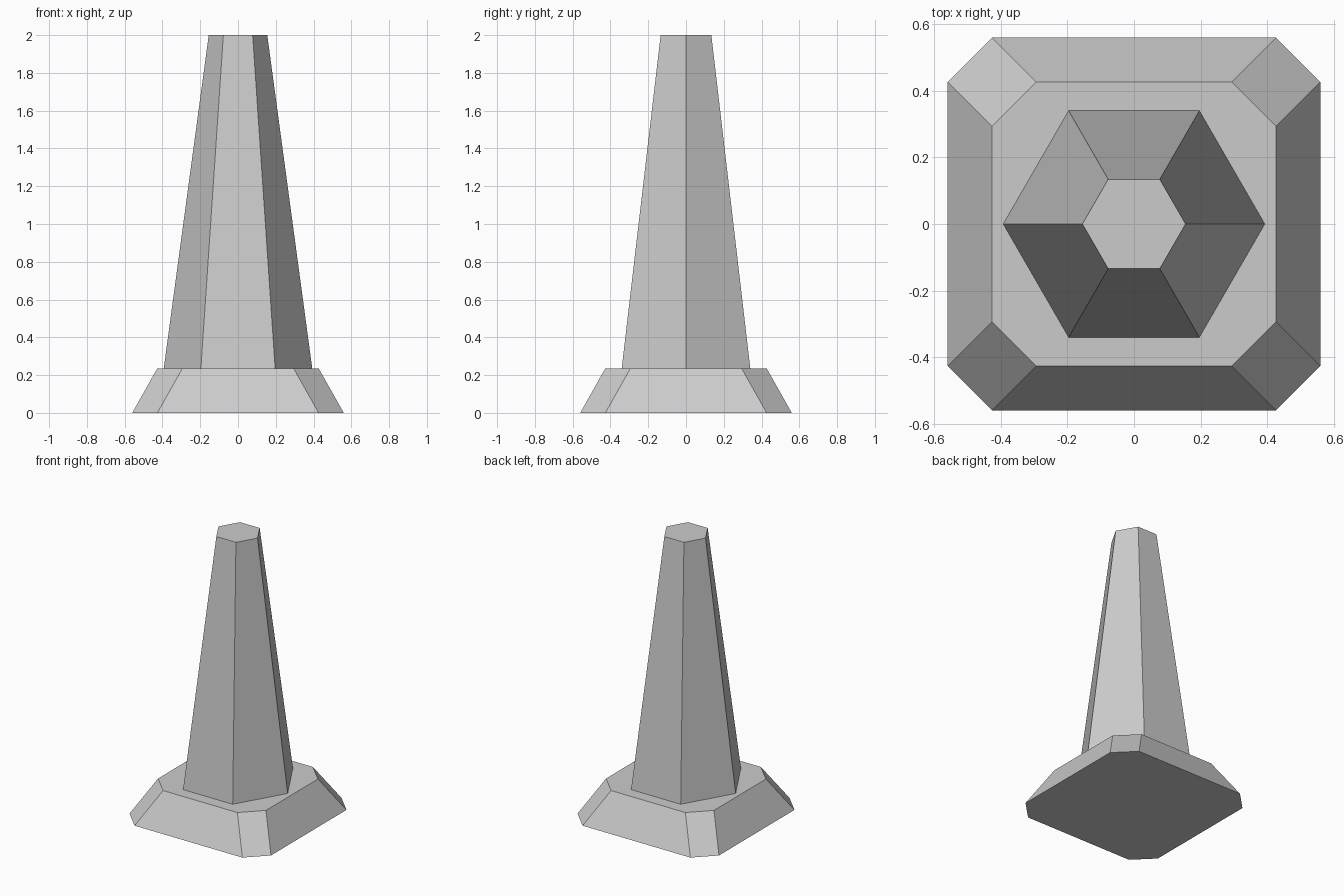
import bpy
import bmesh
from math import cos, sin, pi

if "Cube" in bpy.data.objects:
    bpy.data.objects.remove(bpy.data.objects["Cube"], do_unlink=True)

grey = bpy.data.materials.new("light_grey")
grey.use_nodes = True
colour = (0.6, 0.6, 0.6, 1.0)
grey.diffuse_color = colour
grey.node_tree.nodes["Principled BSDF"].inputs["Base Color"].default_value = colour


def octagon(half, corner):
    """Square outline with cut corners, counter-clockwise."""
    quarter = [(half, -corner), (half, corner)]
    points = []
    for _ in range(4):
        points += quarter
        quarter = [(-y, x) for x, y in quarter]
    return points


def hexagon(radius):
    """Six-sided outline with points on the x axis."""
    return [(radius * cos(i * pi / 3), radius * sin(i * pi / 3)) for i in range(6)]


def frustum(name, lower, upper, z0, z1):
    """Flat-sided solid between two matching outlines."""
    bm = bmesh.new()
    low = [bm.verts.new((x, y, z0)) for x, y in lower]
    high = [bm.verts.new((x, y, z1)) for x, y in upper]
    n = len(low)
    bm.faces.new(low[::-1])
    bm.faces.new(high)
    for i in range(n):
        j = (i + 1) % n
        bm.faces.new((low[i], low[j], high[j], high[i]))
    mesh = bpy.data.meshes.new(name)
    bm.to_mesh(mesh)
    bm.free()
    mesh.materials.append(grey)
    obj = bpy.data.objects.new(name, mesh)
    bpy.context.collection.objects.link(obj)
    return obj


# Bevelled foot with cut corners
BASE_TOP = 0.236
frustum("base", octagon(0.56, 0.427), octagon(0.427, 0.294), 0, BASE_TOP)

# Tapered six-sided post
frustum("cone_body", hexagon(0.393), hexagon(0.155), BASE_TOP, 2)
